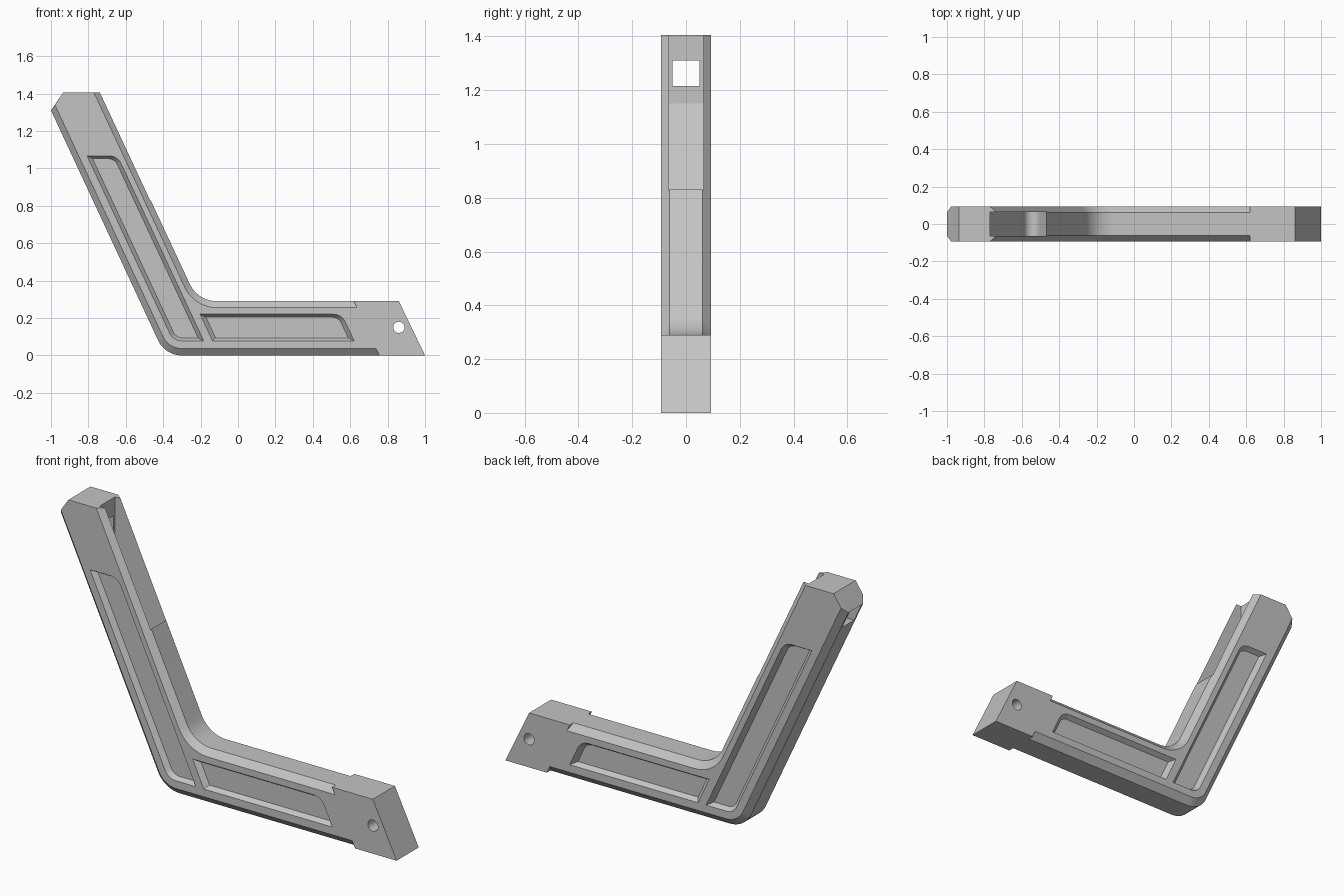
import bpy, bmesh, math
from mathutils import Vector

if "Cube" in bpy.data.objects:
    bpy.data.objects.remove(bpy.data.objects["Cube"])

SLANT = 0.466      # sideways run of the tilted arm per unit of height
HALF = 0.093       # half thickness
FLAT = 0.062       # half width left between the chamfers

grey = bpy.data.materials.new("plain grey")
grey.use_nodes = True
grey.diffuse_color = (0.55, 0.55, 0.55, 1)
grey.node_tree.nodes["Principled BSDF"].inputs["Base Color"].default_value = grey.diffuse_color


def tilt(foot, z):
    """Point at height z on the tilted line that meets the ground at foot."""
    return (foot - SLANT * z, z)


def outline(corners, steps=12):
    """Closed profile; a corner given as (x, z, radius) is rounded."""
    pts = []
    count = len(corners)
    for i, c in enumerate(corners):
        p = Vector(c[:2])
        if len(c) == 2:
            pts.append(p)
            continue
        a = (Vector(corners[i - 1][:2]) - p).normalized()
        b = (Vector(corners[(i + 1) % count][:2]) - p).normalized()
        half = a.angle(b) / 2
        centre = p + (a + b).normalized() * c[2] / math.sin(half)
        start = p + a * c[2] / math.tan(half) - centre
        end = p + b * c[2] / math.tan(half) - centre
        sweep = math.pi - 2 * half
        for k in range(steps + 1):
            t = k / steps
            pts.append(centre + (start * math.sin((1 - t) * sweep)
                                 + end * math.sin(t * sweep)) / math.sin(sweep))
    return pts


def loft(name, rings):
    """Solid through matching profiles, each given as (y, points)."""
    bm = bmesh.new()
    rows = [[bm.verts.new((p[0], y, p[1])) for p in pts] for y, pts in rings]
    n = len(rows[0])
    for r, s in zip(rows, rows[1:]):
        for i in range(n):
            j = (i + 1) % n
            bm.faces.new((r[i], r[j], s[j], s[i]))
    bm.faces.new(rows[0])
    bm.faces.new(rows[-1])
    bmesh.ops.remove_doubles(bm, verts=bm.verts, dist=1e-5)
    bmesh.ops.recalc_face_normals(bm, faces=bm.faces)
    mesh = bpy.data.meshes.new(name)
    bm.to_mesh(mesh)
    bm.free()
    mesh.materials.append(grey)
    ob = bpy.data.objects.new(name, mesh)
    bpy.context.collection.objects.link(ob)
    return ob


def cut(body, cutter):
    cutter.hide_render = True
    mod = body.modifiers.new("cut", 'BOOLEAN')
    mod.operation = 'DIFFERENCE'
    mod.solver = 'EXACT'
    mod.object = cutter
    bpy.context.view_layer.objects.active = body
    bpy.ops.object.modifier_apply(modifier=mod.name)
    bpy.data.objects.remove(cutter)


# Bent bracket body: full profile in the middle, chamfered profile on both sides
full = outline([
    (-1, 1.31), (-0.935, 1.405), (-0.735, 1.405),
    (*tilt(-0.08, 0.29), 0.16),
    (0.62, 0.29), (0.62, 0.29), (0.86, 0.29), (1, 0), (0.755, 0), (0.755, 0),
    (*tilt(-0.39, 0), 0.14)])
side = outline([
    (-0.979, 1.34), (-0.935, 1.405), (-0.77, 1.405),
    (*tilt(-0.115, 0.255), 0.19),
    (0.637, 0.255), (0.62, 0.29), (0.86, 0.29), (1, 0), (0.755, 0), (0.738, 0.037),
    (*tilt(-0.354, 0.037), 0.11)])
bracket = loft("bent_bracket", [(-HALF, side), (-FLAT, full), (FLAT, full), (HALF, side)])


# Sunken panels with sloped walls on both sides
def panel(left, right, bottom, top, inset, round_low):
    def shape(d):
        low = tilt(left + d * 1.5, bottom + d)
        return outline([tilt(left + d * 1.5, top - d),
                        (*tilt(right - d * 1.5, top - d), 0.07 - d),
                        tilt(right - d * 1.5, bottom + d),
                        (*low, 0.07 - d) if round_low else low])
    for s in (-1, 1):
        cut(bracket, loft("panel_cutter", [(s * 0.13, shape(0)), (s * HALF, shape(0)),
                                           (s * (HALF - 0.025), shape(inset))]))


panel(-0.31, -0.147, 0.078, 1.067, 0.015, True)
panel(-0.1, 0.657, 0.078, 0.22, 0.016, False)

# Scooped pocket in the inner face of the tilted arm
pocket = outline([(-0.77, 1.5), (-0.77, 1.15), (-0.545, 0.667, 0.045),
                  (-0.467, 0.83), (-0.4, 0.97), (-0.4, 1.5)])
cut(bracket, loft("pocket_cutter", [(-0.065, pocket), (0.065, pocket)]))

# Square window through the top of the arm
window = [(-1.2, 1.215), (-1.2, 1.31), (-0.7, 1.31), (-0.7, 1.215)]
cut(bracket, loft("window_cutter", [(-0.05, window), (0.05, window)]))

# Round pin hole through the slanted end
pin = [(0.86 + 0.03 * math.cos(k * math.tau / 32), 0.15 + 0.03 * math.sin(k * math.tau / 32))
       for k in range(32)]
cut(bracket, loft("pin_cutter", [(-0.2, pin), (0.2, pin)]))

bpy.ops.object.select_all(action='DESELECT')
bracket.select_set(True)
bpy.context.view_layer.objects.active = bracket
bpy.ops.object.shade_smooth_by_angle(angle=math.radians(20))
